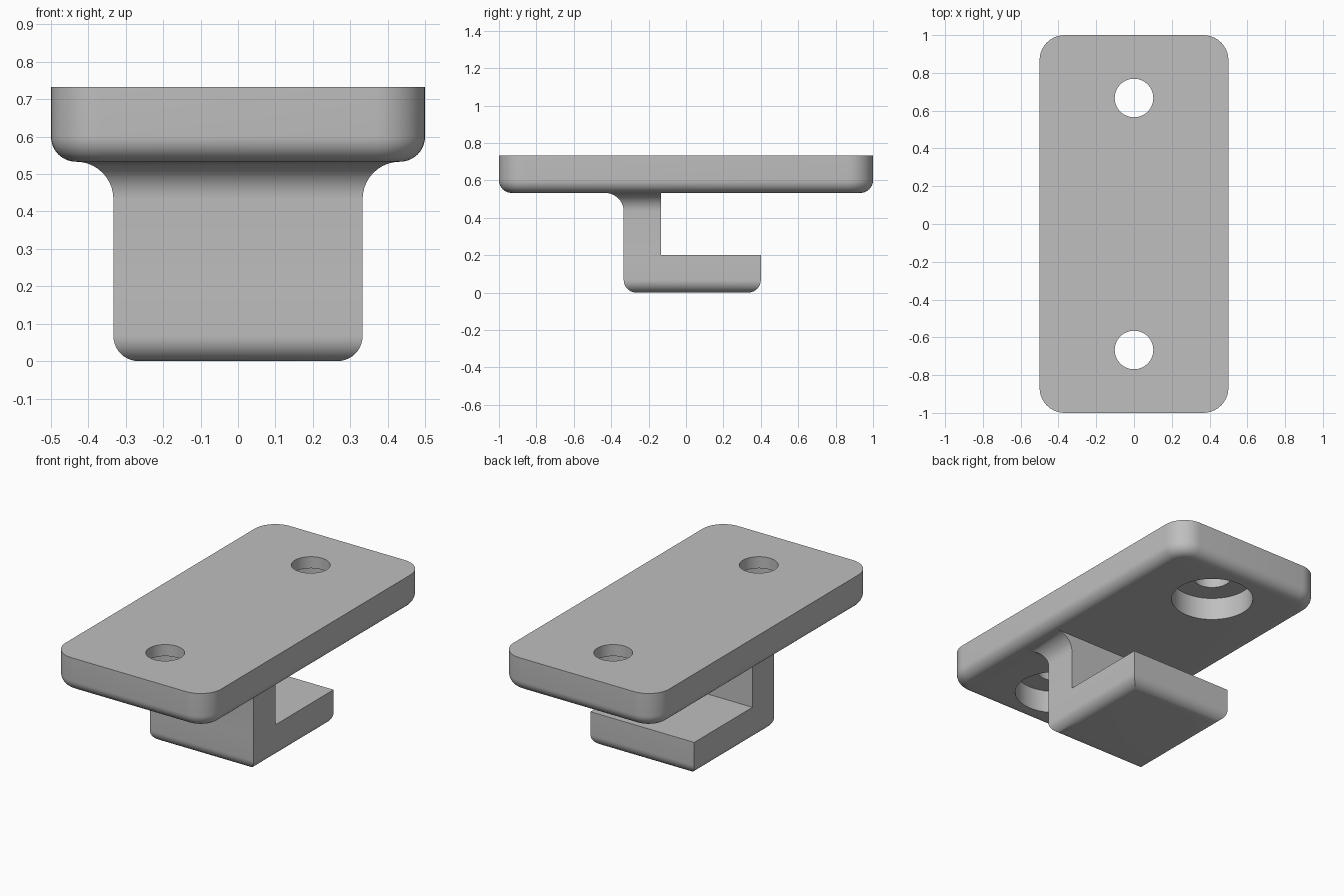
import bpy, bmesh
from math import sin, cos, pi, radians

cube = bpy.data.objects.get("Cube")
if cube:
    bpy.data.objects.remove(cube, do_unlink=True)

grey = bpy.data.materials.new("plain grey")
grey.use_nodes = True
colour = (0.52, 0.52, 0.52, 1)
grey.diffuse_color = colour
grey.node_tree.nodes["Principled BSDF"].inputs["Base Color"].default_value = colour

STEPS = 10                      # segments per rounded edge
PLATE_Z, TOP_Z = 0.533, 0.733
EDGE = 0.067                    # radius of the rounded lower edges
ARC = [i / STEPS * pi / 2 for i in range(STEPS + 1)]


def finish(bm, name):
    bmesh.ops.recalc_face_normals(bm, faces=bm.faces)
    mesh = bpy.data.meshes.new(name)
    bm.to_mesh(mesh)
    bm.free()
    mesh.materials.append(grey)
    obj = bpy.data.objects.new(name, mesh)
    bpy.context.collection.objects.link(obj)
    return obj


def smooth(obj):
    bpy.ops.object.select_all(action='DESELECT')
    obj.select_set(True)
    bpy.context.view_layer.objects.active = obj
    bpy.ops.object.shade_smooth_by_angle(angle=radians(30))


def ring(bm, outline, z):
    return [bm.verts.new((x, y, z)) for x, y in outline]


def bridge(bm, a, b):
    for i in range(len(a)):
        j = (i + 1) % len(a)
        bm.faces.new((a[i], a[j], b[j], b[i]))


def rounded_outline(hx, hy, r):
    pts = []
    for q, (sx, sy) in enumerate([(1, 1), (-1, 1), (-1, -1), (1, -1)]):
        for a in ARC:
            t = a + q * pi / 2
            pts.append((sx * (hx - r) + r * cos(t), sy * (hy - r) + r * sin(t)))
    return pts


# Mounting plate: rounded corners and rounded lower edge
bm = bmesh.new()
rings = []
for a in ARC:
    inset = EDGE * (1 - sin(a))
    outline = rounded_outline(0.5 - inset, 1 - inset, 0.133 - inset)
    rings.append(ring(bm, outline, PLATE_Z + EDGE * (1 - cos(a))))
rings.append(ring(bm, rounded_outline(0.5, 1, 0.133), TOP_Z))
for a, b in zip(rings, rings[1:]):
    bridge(bm, a, b)
bm.faces.new(rings[0])
bm.faces.new(rings[-1])
plate = finish(bm, "mounting_plate")

# Screw holes, counterbored from below
for y in (-0.667, 0.667):
    for r, z0, z1 in ((0.223, 0.4, 0.666), (0.102, 0.6, 0.9)):
        bm = bmesh.new()
        bmesh.ops.create_cone(bm, cap_ends=True, segments=64, radius1=r,
                              radius2=r, depth=z1 - z0)
        bmesh.ops.translate(bm, verts=bm.verts, vec=(0, y, (z0 + z1) / 2))
        cutter = finish(bm, "hole_cutter")
        cutter.hide_render = True
        mod = plate.modifiers.new("hole", 'BOOLEAN')
        mod.operation, mod.solver, mod.object = 'DIFFERENCE', 'EXACT', cutter
        bpy.context.view_layer.objects.active = plate
        bpy.ops.object.modifier_apply(modifier=mod.name)
        bpy.data.objects.remove(cutter, do_unlink=True)
smooth(plate)

# Hook: foot with rounded lower edges, then a wall flaring into the plate
HX, FRONT, INNER, BACK = 0.333, -0.333, -0.133, 0.4
FOOT_Z, FLARE = 0.2, 0.1


def foot_outline(inset):
    x, y0, y1 = HX - inset, FRONT + inset, BACK - inset
    return [(-x, y0), (x, y0), (x, INNER), (x, y1), (-x, y1), (-x, INNER)]


def wall_outline(grow):
    x, y0 = HX + grow, FRONT - grow
    return [(-x, y0), (x, y0), (x, INNER), (-x, INNER)]


bm = bmesh.new()
foot = [ring(bm, foot_outline(EDGE * (1 - sin(a))), EDGE * (1 - cos(a))) for a in ARC]
foot.append(ring(bm, foot_outline(0), FOOT_Z))
for a, b in zip(foot, foot[1:]):
    bridge(bm, a, b)
bm.faces.new(foot[0])
top = foot[-1]
bm.faces.new(top[2:])           # upper face of the foot
wall = [[top[0], top[1], top[2], top[5]]]
for a in ARC:
    z = PLATE_Z - FLARE * (1 - sin(a))
    wall.append(ring(bm, wall_outline(FLARE * (1 - cos(a))), z))
wall.append(ring(bm, wall_outline(FLARE), PLATE_Z + 0.01))
for a, b in zip(wall, wall[1:]):
    bridge(bm, a, b)
bm.faces.new(wall[-1])
hook = finish(bm, "hook")
smooth(hook)
